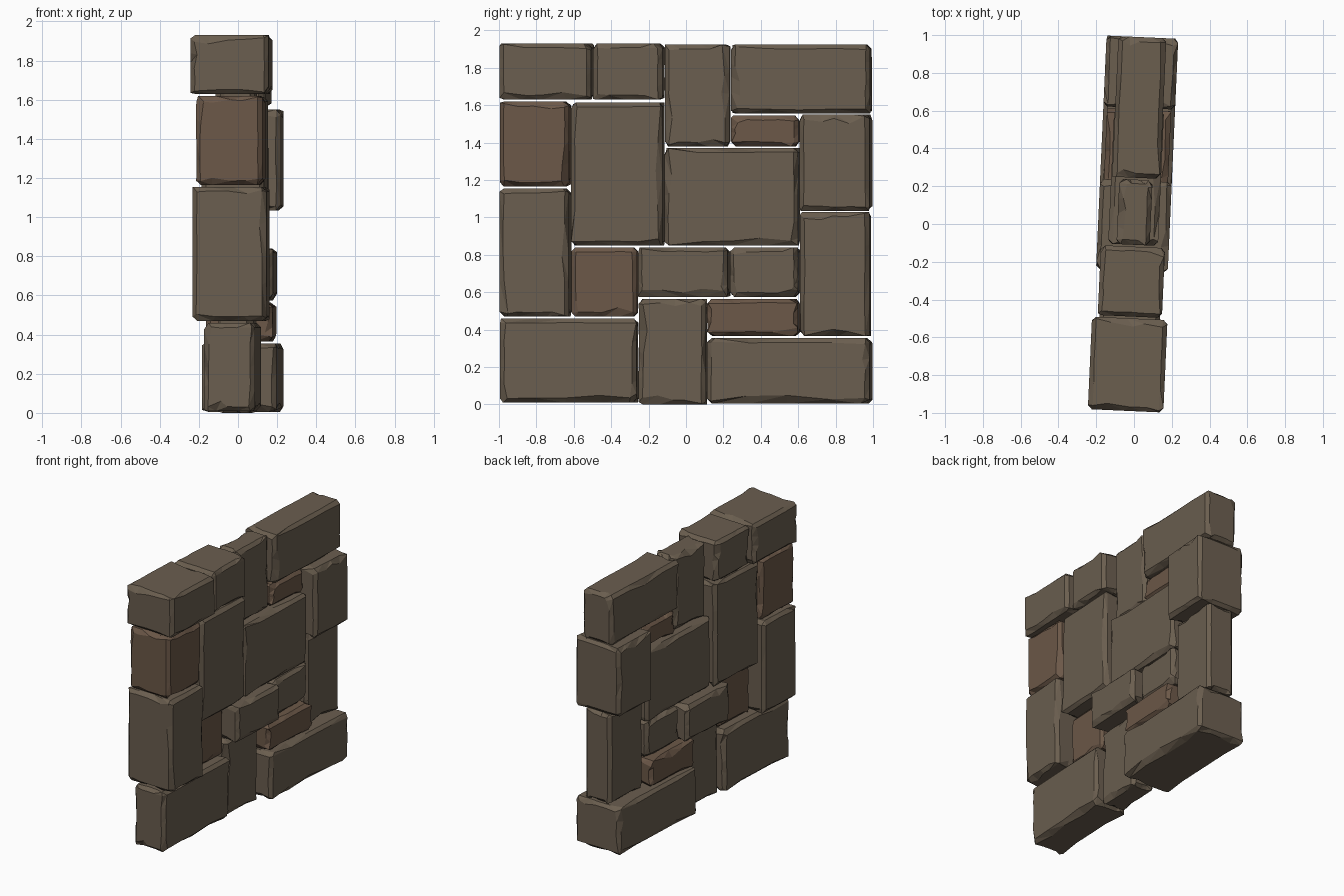
import bpy, bmesh, random
from mathutils import Matrix

if "Cube" in bpy.data.objects:
    bpy.data.objects.remove(bpy.data.objects["Cube"])

random.seed(7)
TURN = Matrix.Rotation(-0.045, 4, 'Z')   # the wall stands slightly turned


def material(name, rgb):
    m = bpy.data.materials.new(name)
    m.diffuse_color = (*rgb, 1)
    m.use_nodes = True
    m.node_tree.nodes["Principled BSDF"].inputs["Base Color"].default_value = m.diffuse_color
    return m


BROWN = material("brown_stone", (0.145, 0.112, 0.078))
RED = material("reddish_stone", (0.150, 0.098, 0.065))


def stone(name, y0, y1, z0, z1, half, mat):
    # chamfered block
    bm = bmesh.new()
    size = Matrix.Diagonal((2 * half, y1 - y0, z1 - z0, 1))
    mid = Matrix.Translation((0, (y0 + y1) / 2, (z0 + z1) / 2))
    bmesh.ops.create_cube(bm, size=1, matrix=mid @ size)
    bmesh.ops.bevel(bm, geom=bm.edges[:], offset=0.02, segments=1,
                    affect='EDGES', profile=0.5)
    bm.normal_update()

    # worn edges: split the long edges and pull a few points into the flat faces
    long_edges = [e for e in bm.edges if e.calc_length() > 0.12]
    corners = set(bm.verts)
    bmesh.ops.subdivide_edges(bm, edges=long_edges, cuts=3, use_grid_fill=False)
    bm.normal_update()
    for f in bm.faces:
        if max(abs(c) for c in f.normal) < 0.99 or f.calc_area() < 0.01:
            continue
        centre = f.calc_center_bounds()
        for v in f.verts:
            if v in corners:
                continue
            offset = centre - v.co
            spans = [max(w.co[i] for w in f.verts) - min(w.co[i] for w in f.verts)
                     for i in range(3)]
            axis = max((i for i in range(3) if spans[i] > 0.02),
                       key=lambda i: abs(offset[i]) / spans[i])
            depth = random.uniform(0, 0.006)
            if random.random() < 0.12:
                depth = random.uniform(0.015, 0.03)
            v.co[axis] += depth if offset[axis] > 0 else -depth
            along = [i for i in range(3) if i != axis and spans[i] > 0.02]
            if along:
                v.co[along[0]] += random.uniform(-0.02, 0.02)
    worn = [f for f in bm.faces if max(abs(c) for c in f.normal) < 0.99]
    bmesh.ops.triangulate(bm, faces=worn)
    bm.transform(TURN)
    bmesh.ops.recalc_face_normals(bm, faces=bm.faces)
    me = bpy.data.meshes.new(name)
    bm.to_mesh(me)
    bm.free()
    me.materials.append(mat)
    bpy.context.collection.objects.link(bpy.data.objects.new(name, me))


# y start, y end, z bottom, z top, half thickness
STONES = {
    "top_stone_1": (-0.99, -0.50, 1.63, 1.93, 0.20),
    "top_stone_2": (-0.49, -0.12, 1.63, 1.93, 0.17),
    "top_stone_3": (-0.11, 0.235, 1.38, 1.925, 0.088),
    "top_stone_4": (0.245, 0.99, 1.555, 1.925, 0.127),
    "upper_stone_1": (-0.61, -0.12, 0.85, 1.615, 0.16),
    "upper_stone_2": (-0.11, 0.605, 0.85, 1.37, 0.132),
    "upper_stone_3": (0.615, 0.99, 1.035, 1.55, 0.19),
    "middle_stone_1": (-0.99, -0.62, 0.47, 1.155, 0.19),
    "middle_stone_2": (-0.25, 0.23, 0.575, 0.84, 0.19),
    "middle_stone_3": (0.24, 0.605, 0.575, 0.84, 0.13),
    "middle_stone_4": (0.615, 0.985, 0.365, 1.03, 0.11),
    "bottom_stone_1": (-0.99, -0.26, 0.01, 0.46, 0.13),
    "bottom_stone_2": (-0.25, 0.11, 0.0, 0.565, 0.09),
    "bottom_stone_3": (0.12, 0.99, 0.005, 0.355, 0.19),
}
RED_STONES = {
    "red_stone_1": (-0.99, -0.62, 1.165, 1.62, 0.17),
    "red_stone_2": (0.245, 0.605, 1.38, 1.545, 0.10),
    "red_stone_3": (-0.61, -0.26, 0.47, 0.84, 0.08),
    "red_stone_4": (0.12, 0.605, 0.365, 0.565, 0.17),
}
for group, mat in ((STONES, BROWN), (RED_STONES, RED)):
    for name, dims in group.items():
        stone(name, *dims, mat)
